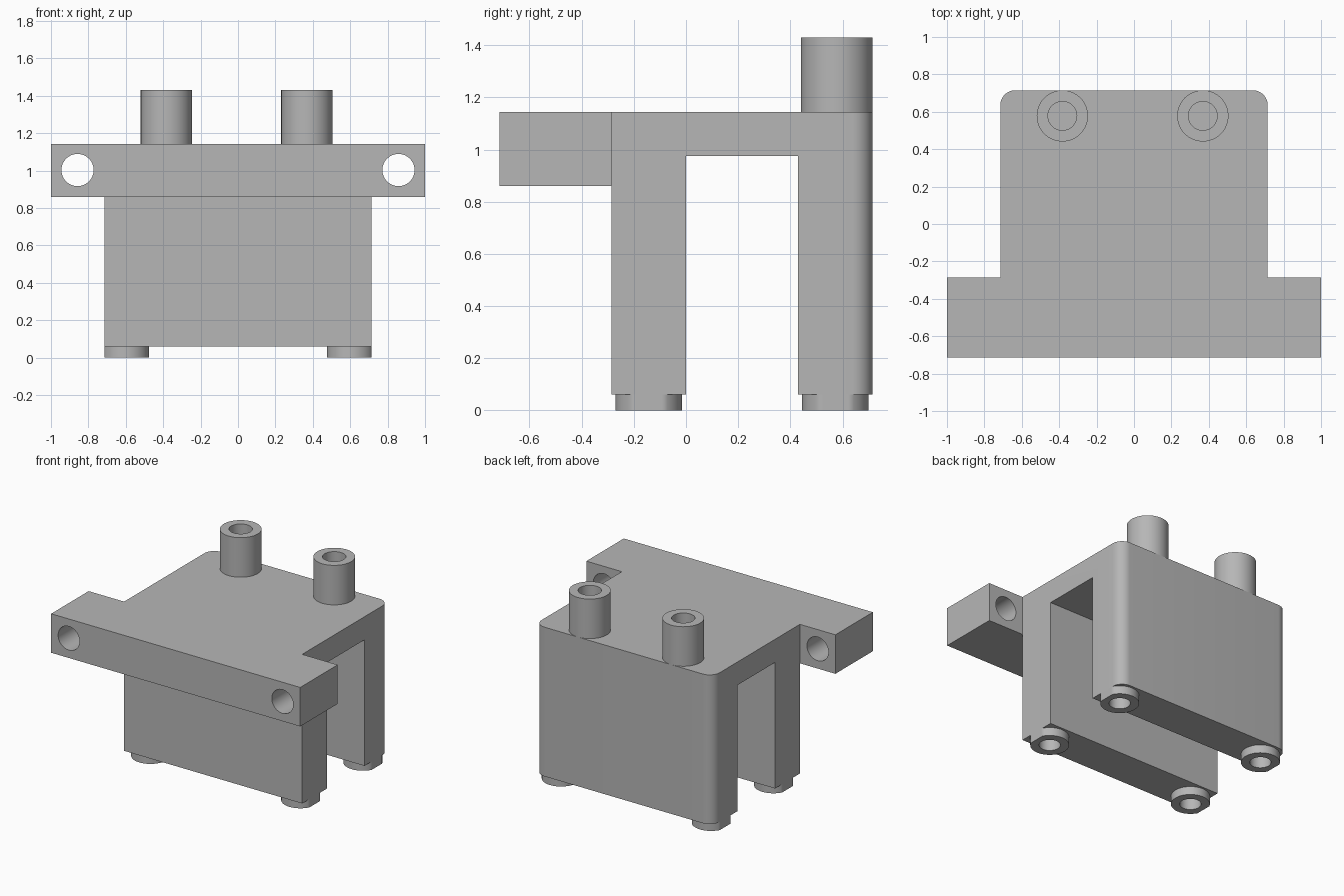
import bpy, bmesh
from mathutils import Matrix, Vector

cube = bpy.data.objects.get("Cube")
if cube:
    bpy.data.objects.remove(cube, do_unlink=True)

grey = bpy.data.materials.new("plain grey")
grey.use_nodes = True
colour = (0.47, 0.47, 0.47, 1)
grey.diffuse_color = colour
grey.node_tree.nodes["Principled BSDF"].inputs["Base Color"].default_value = colour

HALF = 0.715      # half width of the body
TOP = 1.143       # top of the body
LEG = 0.06        # underside of the legs
FRONT = -0.285    # front of the body


def finish(name, bm):
    bmesh.ops.recalc_face_normals(bm, faces=bm.faces[:])
    mesh = bpy.data.meshes.new(name)
    bm.to_mesh(mesh)
    bm.free()
    mesh.materials.append(grey)
    obj = bpy.data.objects.new(name, mesh)
    bpy.context.collection.objects.link(obj)
    return obj


def cylinder(name, centre, radius, length, axis="Z", limit=None):
    bm = bmesh.new()
    turn = Matrix.Rotation(1.5707963, 4, "X") if axis == "Y" else Matrix()
    bmesh.ops.create_cone(bm, cap_ends=True, segments=64, radius1=radius,
                          radius2=radius, depth=length,
                          matrix=Matrix.Translation(centre) @ turn)
    if limit:   # flatten the side that would overhang
        for v in bm.verts:
            v.co.x = max(-limit, min(limit, v.co.x))
        bmesh.ops.remove_doubles(bm, verts=bm.verts[:], dist=0.0001)
    return finish(name, bm)


def activate(obj):
    bpy.ops.object.select_all(action="DESELECT")
    obj.select_set(True)
    bpy.context.view_layer.objects.active = obj


def cut(obj, cutter):
    mod = obj.modifiers.new("bore", "BOOLEAN")
    mod.operation = "DIFFERENCE"
    mod.solver = "EXACT"
    mod.object = cutter
    activate(obj)
    bpy.ops.object.modifier_apply(modifier=mod.name)


# Body: side profile of two legs and a bridge, drawn across the width
outline = [(FRONT, LEG), (0, LEG), (0, 0.975), (0.43, 0.975),
           (0.43, LEG), (HALF, LEG), (HALF, TOP), (FRONT, TOP)]
bm = bmesh.new()
side = bm.faces.new([bm.verts.new((-HALF, y, z)) for y, z in outline])
grown = bmesh.ops.extrude_face_region(bm, geom=[side], use_keep_orig=True)
bmesh.ops.translate(bm, vec=Vector((2 * HALF, 0, 0)),
                    verts=[v for v in grown["geom"] if isinstance(v, bmesh.types.BMVert)])
rear = [e for e in bm.edges if all(v.co.y > HALF - 0.01 for v in e.verts)
        and abs(e.verts[0].co.z - e.verts[1].co.z) > 0.5]
bmesh.ops.bevel(bm, geom=rear, offset=0.08, segments=10, profile=0.5, affect="EDGES")
body = finish("body", bm)

# Mounting bar across the front
bm = bmesh.new()
bmesh.ops.create_cube(bm, size=1, matrix=Matrix.Translation((0, -0.5, 1.0015))
                      @ Matrix.Diagonal((2, 0.43, 0.283, 1)))
bar = finish("mounting_bar", bm)

parts = [body, bar]
cutters = []

for sign, label in ((1, "left"), (-1, "right")):
    # Bolt hole through each end of the bar
    hole = cylinder("bolt_hole_cutter", (sign * 0.858, -0.5, 1.003), 0.086, 1, "Y")
    cut(bar, hole)
    cutters.append(hole)

    # Hollow post on the top at the rear
    x = sign * 0.3755 - 0.0075
    post = cylinder(label + "_post", (x, 0.578, (TOP + 1.43) / 2), 0.137, 1.43 - TOP)
    bore = cylinder("post_bore_cutter", (x, 0.578, 1.3), 0.077, 0.6)
    cut(post, bore)
    parts.append(post)
    cutters.append(bore)

    # Ring feet under both legs
    for y, place in ((-0.1425, "front"), (0.572, "rear")):
        x = sign * 0.6025
        foot = cylinder(place + "_" + label + "_foot", (x, y, LEG / 2), 0.1275, LEG, limit=HALF)
        bore = cylinder("foot_bore_cutter", (x, y, 0.1), 0.07, 0.4)
        cut(foot, bore)
        cut(body, bore)
        parts.append(foot)
        cutters.append(bore)

for cutter in cutters:
    bpy.data.objects.remove(cutter, do_unlink=True)

for part in parts:
    activate(part)
    bpy.ops.object.shade_smooth_by_angle(angle=0.6)
